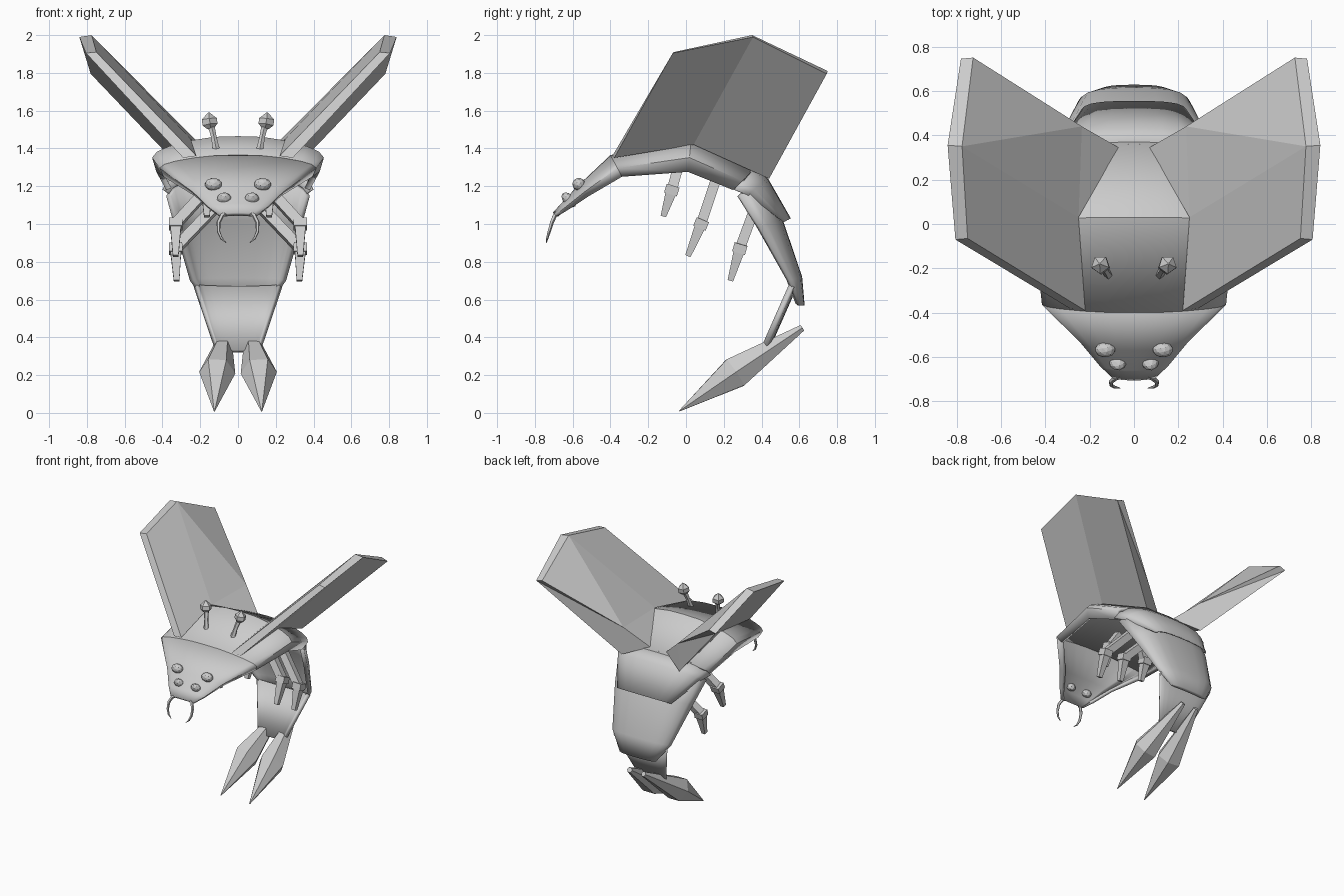
import bpy, bmesh
from math import radians, sin, cos, pi
from mathutils import Vector

if "Cube" in bpy.data.objects:
    bpy.data.objects.remove(bpy.data.objects["Cube"])


def make(name, verts, faces, mirror=False, thick=0, smooth=None, fix=True):
    me = bpy.data.meshes.new(name)
    me.from_pydata([tuple(v) for v in verts], [], faces)
    if fix:
        bm = bmesh.new()
        bm.from_mesh(me)
        bmesh.ops.recalc_face_normals(bm, faces=bm.faces)
        bm.to_mesh(me)
        bm.free()
    ob = bpy.data.objects.new(name, me)
    bpy.context.collection.objects.link(ob)
    if mirror:
        ob.modifiers.new("Mirror", 'MIRROR')
    if thick:
        m = ob.modifiers.new("Solidify", 'SOLIDIFY')
        m.thickness, m.offset = thick, -1
    if smooth:
        bpy.ops.object.select_all(action='DESELECT')
        bpy.context.view_layer.objects.active = ob
        ob.select_set(True)
        bpy.ops.object.shade_smooth_by_angle(angle=radians(smooth))
    return ob


# arched shell plate: stations are (y, z, half width, depth, outward angle)
LIPPED = [(0, 0), (.28, .02), (.55, .12), (.8, .28), (.94, .43), (1, .6), (.95, 1)]
OPEN = [(0, 0), (.35, .03), (.62, .13), (.82, .34), (.94, .65), (1, 1)]


def shell(name, stations, thick=.03, arch=OPEN):
    prof = [(-u, d) for u, d in arch[:0:-1]] + arch
    n = len(prof)
    verts = []
    for y, z, w, depth, a in stations:
        ny, nz = sin(radians(a)), cos(radians(a))
        verts += [(u * w, y - ny * d * depth, z - nz * d * depth) for u, d in prof]
    faces = [(i * n + j, i * n + j + 1, (i + 1) * n + j + 1, (i + 1) * n + j)
             for i in range(len(stations) - 1) for j in range(n - 1)]
    return make(name, verts, faces, thick=thick, smooth=30, fix=False)


# faceted limb: rings of given radius along a path, mirrored to both sides
def limb(name, path, sides=6, smooth=None):
    pts = [Vector(p[:3]) for p in path]
    verts, k = [], len(path)
    for i, p in enumerate(pts):
        t = (pts[min(i + 1, k - 1)] - pts[max(i - 1, 0)]).normalized()
        a = t.cross(Vector((1, 0, 0))).normalized()
        b = t.cross(a)
        for j in range(sides):
            q = 2 * pi * (j + .5) / sides
            verts.append(p + (a * cos(q) + b * sin(q)) * path[i][3])
    faces = [(i * sides + j, i * sides + (j + 1) % sides,
              (i + 1) * sides + (j + 1) % sides, (i + 1) * sides + j)
             for i in range(k - 1) for j in range(sides)]
    faces += [tuple(range(sides)), tuple(range((k - 1) * sides, k * sides))]
    return make(name, verts, faces, mirror=True, smooth=smooth)


# body plates from head to tail
neck = (-.40, 1.365, .415, .13, -28)
shell("head_shell", [(-.705, 1.06, .10, .03, -45), (-.66, 1.11, .155, .05, -45),
                     (-.57, 1.205, .24, .08, -44), neck], .025, LIPPED)
shell("thorax_shell", [neck, (.03, 1.465, .455, .19, 6),
                       (.37, 1.30, .40, .17, 45)], .03, LIPPED)
shell("waist_plate", [(.36, 1.305, .40, .16, 40), (.435, 1.24, .36, .14, 52),
                      (.555, 1.03, .235, .04, 62)], .01)
shell("abdomen_shell", [(.40, 1.245, .38, .15, 50), (.51, 1.03, .335, .13, 68),
                        (.615, .72, .255, .07, 74), (.628, .57, .16, .03, 88)])
shell("tail_plate", [(.585, .66, .235, .02, 115), (.435, .32, .12, .02, 115)], .03)

# wings: inner skin, outer skin (front, ridge, back; root then tip), inner root corner
inner = [(.22, -.39, 1.36), (.25, .03, 1.45), (.235, .44, 1.455),
         (.75, -.065, 1.91), (.775, .35, 2.0), (.725, .75, 1.81)]
outer = [(.29, -.38, 1.35), (.33, .04, 1.42), (.25, .44, 1.24),
         (.805, -.07, 1.905), (.84, .355, 1.99), (.78, .745, 1.795)]
make("wing", inner + outer + [(.07, .345, 1.31)],
     [(0, 1, 4, 3), (1, 2, 4), (1, 12, 2), (2, 5, 4), (6, 9, 10, 7), (7, 10, 11, 8),
      (0, 3, 9, 6), (8, 11, 2), (2, 11, 5), (12, 8, 2), (3, 4, 10, 9), (4, 5, 11, 10),
      (0, 6, 7, 1), (1, 7, 12), (7, 8, 12)], mirror=True)

# legs: hip, knee and foot; straight thigh, block knee, tapered shin
legs = {"front_leg": ((.10, -.045, 1.29), (.165, -.075, 1.18), (.165, -.12, 1.04)),
        "middle_leg": ((.11, .16, 1.24), (.33, .08, 1.0), (.33, .01, .83)),
        "rear_leg": ((.11, .37, 1.10), (.33, .285, .87), (.325, .235, .70))}
for name, (hip, knee, foot) in legs.items():
    h, k, f = Vector(hip), Vector(knee), Vector(foot)
    s = (f - k).normalized()
    limb(name + "_thigh", [(*h, .038), (*k, .038)], 4)
    limb(name + "_knee", [(*(k - s * .024), .05), (*(k + s * .024), .05)], 4)
    limb(name + "_shin", [(*(k + s * .02), .04), (*f, .021)], 4)

# antennae with pointed knobs
limb("antenna_stem", [(.115, -.23, 1.39, .02), (.128, -.21, 1.46, .015),
                      (.145, -.185, 1.53, .02)], 5)
limb("antenna_knob", [(.145, -.19, 1.505, .02), (.148, -.187, 1.525, .042),
                      (.152, -.183, 1.555, .042), (.155, -.18, 1.59, .004)], 5)

# mandibles
limb("mandible", [(.06, -.685, 1.06, .012), (.085, -.695, 1.045, .012),
                  (.103, -.71, 1.01, .011), (.103, -.725, .96, .009),
                  (.088, -.735, .925, .007), (.062, -.74, .90, .002)], 5)

# tail claws
limb("tail_claw", [(.06, .615, .45, .02), (.11, .26, .213, .096),
                   (.125, -.035, .01, .003)])

# eyes: faceted beads set into the head plate, the lower pair sunk right through
for name, x, y, z, r, deep in (("upper_eye", .13, -.567, 1.21, .046, .75),
                               ("lower_eye", .073, -.62, 1.128, .04, 1.2)):
    for side in (-1, 1):
        bpy.ops.mesh.primitive_ico_sphere_add(
            subdivisions=2, radius=r, location=(x * side, y, z),
            rotation=(radians(45), 0, 0), scale=(1, .75, deep))
        bpy.context.object.name = name
